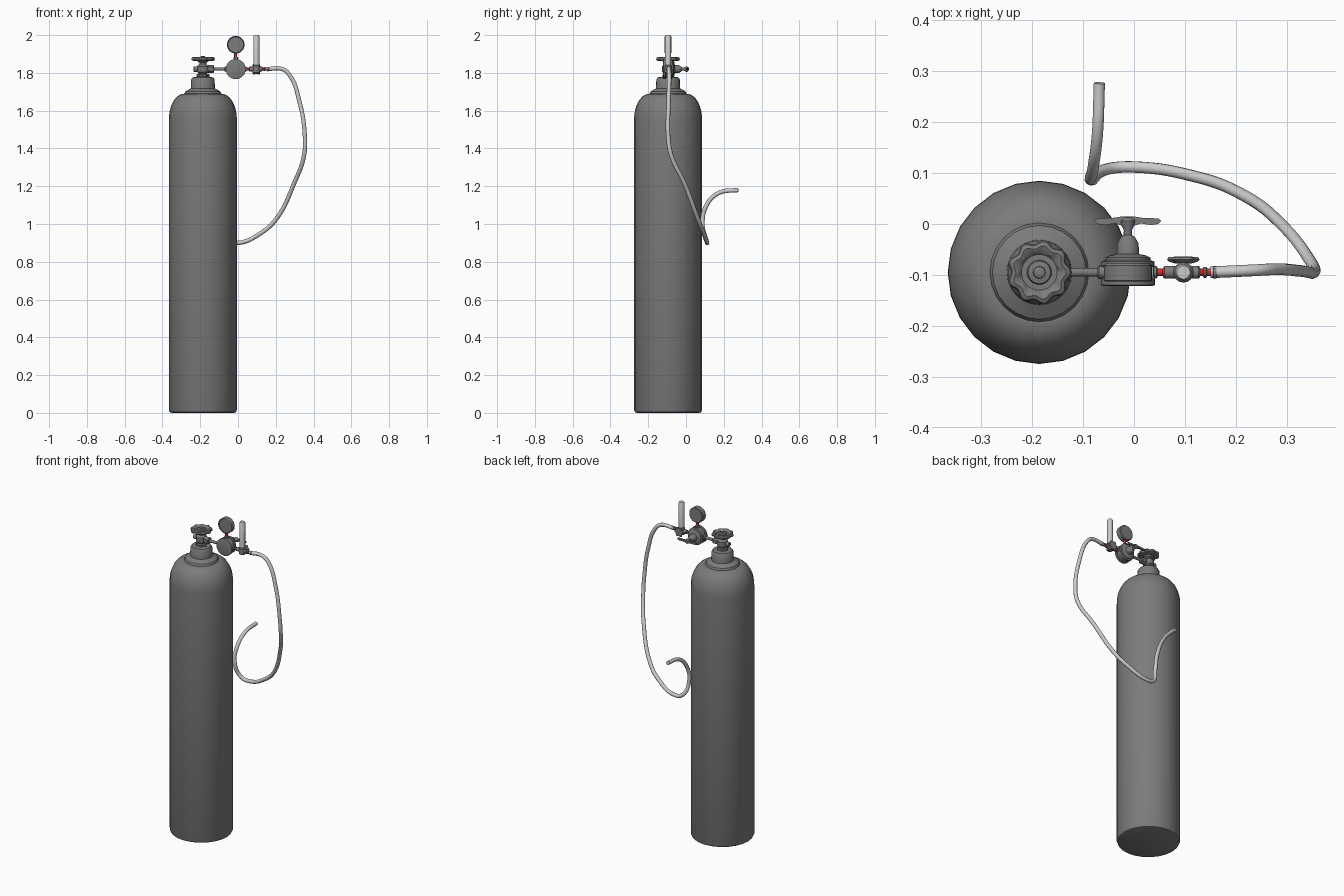
import bpy, bmesh, math
from mathutils import Vector

if "Cube" in bpy.data.objects:
    bpy.data.objects.remove(bpy.data.objects["Cube"])

UP, RIGHT, BACK = Vector((0, 0, 1)), Vector((1, 0, 0)), Vector((0, 1, 0))
TX, TY, PZ = -0.186, -0.095, 1.82      # cylinder axis and height of the gas line
RX, FX = -0.012, 0.097                 # regulator and flow meter positions


def material(name, r, g, b):
    m = bpy.data.materials.new(name)
    m.diffuse_color = (r, g, b, 1)
    m.use_nodes = True
    m.node_tree.nodes["Principled BSDF"].inputs["Base Color"].default_value = m.diffuse_color
    return m


DARK = material("dark_grey", 0.2, 0.2, 0.2)
LIGHT = material("light_grey", 0.6, 0.6, 0.6)
RED = material("red", 0.75, 0.02, 0.02)


def finish(name, bm, mat, angle=35):
    bmesh.ops.recalc_face_normals(bm, faces=bm.faces)
    me = bpy.data.meshes.new(name)
    bm.to_mesh(me)
    bm.free()
    ob = bpy.data.objects.new(name, me)
    bpy.context.collection.objects.link(ob)
    me.materials.append(mat)
    bpy.ops.object.select_all(action='DESELECT')
    ob.select_set(True)
    bpy.context.view_layer.objects.active = ob
    bpy.ops.object.shade_smooth_by_angle(angle=math.radians(angle))
    return ob


def lathe(name, profile, origin, axis=UP, seg=24, mat=DARK, lobes=0, depth=0.0, lobe_from=0.0):
    """Revolve (radius, offset) points about an axis; lobes scallop the outer rings."""
    rot = UP.rotation_difference(axis)
    bm = bmesh.new()
    rings = []
    for r, h in profile:
        ring = []
        for i in range(seg):
            a = math.tau * i / seg
            k = r
            if lobes and r > lobe_from:
                k = r * (1 - depth * (0.5 - 0.5 * math.cos(lobes * a)))
            p = Vector((k * math.cos(a), k * math.sin(a), h))
            ring.append(bm.verts.new(Vector(origin) + rot @ p))
        rings.append(ring)
    for a, b in zip(rings, rings[1:]):
        for i in range(seg):
            j = (i + 1) % seg
            bm.faces.new((a[i], a[j], b[j], b[i]))
    bm.faces.new(rings[0])
    bm.faces.new(rings[-1])
    return finish(name, bm, mat)


def rod(name, x0, x1, r, seg=16, mat=DARK):
    """Chamfered ring or tube along the gas line."""
    c = min(0.003, (x1 - x0) / 4)
    return lathe(name, [(r - c, x0), (r, x0 + c), (r, x1 - c), (r - c, x1)],
                 (0, TY, PZ), RIGHT, seg, mat)


# Gas cylinder with rounded foot and domed shoulder
dome = [(0.098 + 0.082 * math.cos(t), 1.555 + 0.135 * math.sin(t))
        for t in [math.pi / 2 * i / 9 for i in range(10)]]
lathe("gas_cylinder", [(0.165, 0), (0.175, 0.004), (0.18, 0.016)] + dome, (TX, TY, 0))

# Neck collar
lathe("neck_ring", [(0.098, 1.688), (0.092, 1.702), (0.075, 1.712), (0.064, 1.718),
                    (0.062, 1.765), (0.055, 1.776), (0.03, 1.78)], (TX, TY, 0))

# Cylinder valve
lathe("valve_base_nut", [(0.034, 1.775), (0.034, 1.79), (0.029, 1.795)], (TX, TY, 0), seg=6)
lathe("valve_body", [(0.023, 1.785), (0.023, 1.798), (0.031, 1.805), (0.031, 1.835),
                     (0.024, 1.842), (0.019, 1.846), (0.019, 1.865)], (TX, TY, 0), seg=20)
lathe("valve_handwheel", [(0.02, 1.854), (0.03, 1.862), (0.05, 1.862), (0.061, 1.866), (0.064, 1.873),
                          (0.061, 1.881), (0.053, 1.885), (0.045, 1.882), (0.035, 1.874), (0.024, 1.874),
                          (0.022, 1.882), (0.012, 1.884), (0.011, 1.888), (0.006, 1.89)],
      (TX, TY, 0), seg=72, lobes=9, depth=0.13, lobe_from=0.04)
rod("valve_side_plug", TX - 0.05, TX - 0.02, 0.014)

# Inlet line into the regulator
rod("inlet_nut", TX + 0.025, TX + 0.058, 0.021, 6)
rod("inlet_pipe", TX + 0.05, RX - 0.04, 0.0085)
rod("inlet_collar", RX - 0.06, RX - 0.04, 0.013)

# Pressure regulator with stepped bonnet
lathe("regulator_body", [(0.047, -0.122), (0.053, -0.12), (0.053, -0.108), (0.048, -0.105),
                         (0.048, -0.085), (0.052, -0.083), (0.052, -0.074), (0.044, -0.071),
                         (0.044, -0.066), (0.036, -0.062), (0.022, -0.059), (0.021, -0.038),
                         (0.014, -0.026), (0.009, -0.022)], (RX, 0, PZ), BACK, 32)
lathe("regulator_screw", [(0.009, -0.03), (0.008, -0.012), (0.014, 0.0), (0.015, 0.006), (0.009, 0.013)],
      (RX, 0, PZ), BACK, 16)

# Winged adjusting handle
outline = [(0.01, -0.004), (0.025, 0.001), (0.045, -0.002), (0.06, 0.0), (0.066, 0.006),
           (0.06, 0.011), (0.03, 0.012), (0.01, 0.015)]
outline += [(-x, y) for x, y in reversed(outline)]
bm = bmesh.new()
face = bm.faces.new([bm.verts.new((RX + x, y, PZ - 0.005)) for x, y in outline])
ext = bmesh.ops.extrude_face_region(bm, geom=[face])
bmesh.ops.translate(bm, vec=(0, 0, 0.01), verts=[v for v in ext["geom"] if isinstance(v, bmesh.types.BMVert)])
finish("adjusting_handle", bm, DARK)

# Pressure gauge on its stem
lathe("gauge_stem", [(0.008, 1.86), (0.008, 1.91)], (RX, TY, 0), seg=12, mat=RED)
lathe("gauge_stem_nut", [(0.012, 1.868), (0.012, 1.884)], (RX, TY, 0), seg=6)
lathe("gauge_case", [(0.041, -0.109), (0.043, -0.113), (0.047, -0.111), (0.047, -0.082),
                     (0.043, -0.078)], (RX, 0, 1.949), BACK, 32)

# Outlet line with red seals
for i, (a, b) in enumerate([(0.038, 0.059), (0.125, 0.158)]):
    rod(f"red_seal_{i + 1}", a, b, 0.0075, 12, RED)
for i, (a, b, r) in enumerate([(0.037, 0.046, 0.012), (0.136, 0.143, 0.011), (0.153, 0.165, 0.012)]):
    rod(f"outlet_ring_{i + 1}", a, b, r)

# Flow meter: body, tube and control knob
rod("flow_body", 0.057, 0.13, 0.0125)
lathe("flow_socket", [(0.015, 1.797), (0.02, 1.803), (0.02, 1.837), (0.016, 1.842)], (FX, TY, 0), seg=16)
lathe("flow_tube", [(0.016, 1.835), (0.016, 1.994), (0.013, 2.0)], (FX, TY, 0), seg=20, mat=LIGHT)
lathe("flow_knob_stem", [(0.009, -0.09), (0.009, -0.07)], (FX, 0, PZ), BACK, 12)
lathe("flow_knob", [(0.014, -0.078), (0.028, -0.074), (0.032, -0.07), (0.029, -0.065), (0.012, -0.064)],
      (FX, 0, PZ), BACK, 48, lobes=6, depth=0.22, lobe_from=0.02)

# Hose curling round the cylinder
path = [(0.15, -0.095, 1.82), (0.235, -0.091, 1.82), (0.272, -0.089, 1.79), (0.325, -0.092, 1.65),
        (0.354, -0.094, 1.46), (0.349, -0.077, 1.36), (0.297, -0.008, 1.215), (0.205, 0.062, 1.03),
        (0.125, 0.092, 0.955), (0.0, 0.112, 0.90), (-0.052, 0.108, 0.913), (-0.083, 0.087, 1.0),
        (-0.08, 0.112, 1.105), (-0.072, 0.175, 1.165), (-0.068, 0.277, 1.18)]
cu = bpy.data.curves.new("hose", 'CURVE')
cu.dimensions = '3D'
cu.bevel_depth = 0.0115
cu.bevel_resolution = 3
cu.resolution_u = 8
cu.use_fill_caps = True
sp = cu.splines.new('BEZIER')
sp.bezier_points.add(len(path) - 1)
for p, co in zip(sp.bezier_points, path):
    p.co = co
    p.handle_left_type = p.handle_right_type = 'AUTO'
cu.materials.append(LIGHT)
bpy.context.collection.objects.link(bpy.data.objects.new("hose", cu))
